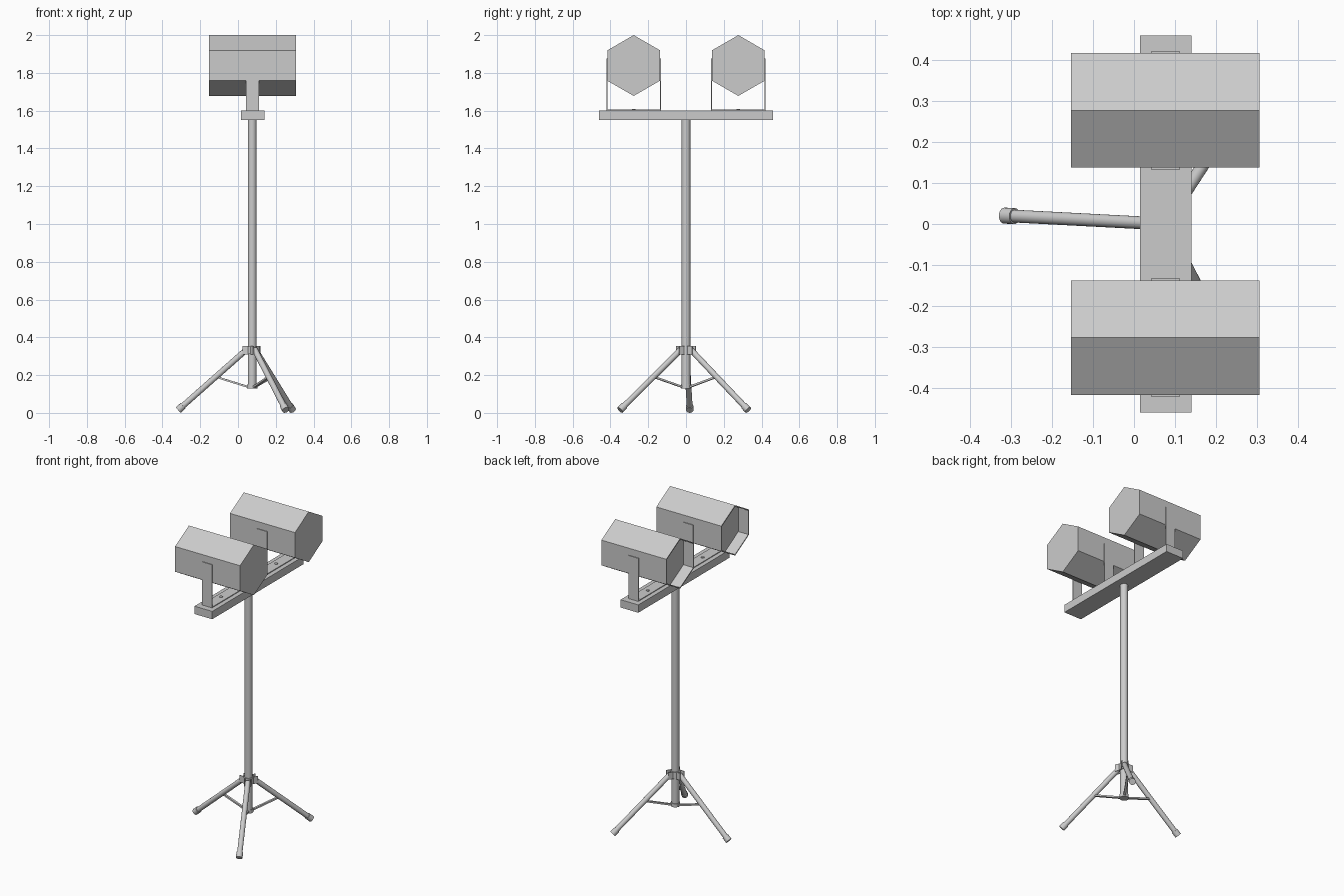
import bpy, bmesh
from math import sin, cos, pi, radians
from mathutils import Vector, Matrix

if "Cube" in bpy.data.objects:
    bpy.data.objects.remove(bpy.data.objects["Cube"])

PX = 0.075          # pole position in x
BAR_TOP = 1.60


def finish(name, bm, smooth=False):
    bmesh.ops.recalc_face_normals(bm, faces=bm.faces)
    me = bpy.data.meshes.new(name)
    bm.to_mesh(me)
    bm.free()
    ob = bpy.data.objects.new(name, me)
    bpy.context.collection.objects.link(ob)
    if smooth:
        bpy.ops.object.select_all(action='DESELECT')
        ob.select_set(True)
        bpy.context.view_layer.objects.active = ob
        bpy.ops.object.shade_smooth_by_angle(angle=radians(40))
    return ob


def rod(name, a, b, r, seg=20):
    a, b = Vector(a), Vector(b)
    d = b - a
    m = Matrix.Translation((a + b) / 2) @ d.to_track_quat('Z', 'Y').to_matrix().to_4x4()
    bm = bmesh.new()
    bmesh.ops.create_cone(bm, cap_ends=True, segments=seg, radius1=r, radius2=r,
                          depth=d.length, matrix=m)
    return finish(name, bm, True)


def box(name, centre, size, rot=None):
    bm = bmesh.new()
    m = Matrix.Translation(centre) @ (rot or Matrix()) @ Matrix.Diagonal((*size, 1))
    bmesh.ops.create_cube(bm, size=1, matrix=m)
    return finish(name, bm)


def lamp_housing(name, y):
    # hexagonal prism, back end hollowed to leave a thin rim around the lens
    bm = bmesh.new()
    ring = [bm.verts.new((-0.153, y + 0.161 * cos(pi / 2 + i * pi / 3),
                          1.839 + 0.161 * sin(pi / 2 + i * pi / 3))) for i in range(6)]
    lens = bm.faces.new(ring)
    ext = bmesh.ops.extrude_face_region(bm, geom=[lens], use_keep_orig=True)
    verts = [g for g in ext['geom'] if isinstance(g, bmesh.types.BMVert)]
    bmesh.ops.translate(bm, verts=verts, vec=(0.459, 0, 0))
    bmesh.ops.recalc_face_normals(bm, faces=bm.faces)
    bmesh.ops.inset_individual(bm, faces=[lens], thickness=0.008)
    ext = bmesh.ops.extrude_discrete_faces(bm, faces=[lens])
    for f in ext['faces']:
        bmesh.ops.translate(bm, verts=f.verts, vec=(0.07, 0, 0))
    bmesh.ops.remove_doubles(bm, verts=bm.verts, dist=1e-5)
    return finish(name, bm)


# pole, lower sleeve and crossbar
rod("pole", (PX, 0, 0.13), (PX, 0, 1.56), 0.023, 24)
rod("lower_sleeve", (PX, 0, 0.128), (PX, 0, 0.15), 0.027, 24)
rod("leg_hub", (PX, 0, 0.312), (PX, 0, 0.352), 0.030, 24)
box("crossbar", (0.0775, 0, 1.575), (0.125, 0.92, 0.05))

# two lamps with U-shaped brackets
for side, y in (("right", 0.277), ("left", -0.277)):
    lamp_housing(side + "_lamp_housing", y)
    box(side + "_bracket_base", (PX + 0.002, y, BAR_TOP + 0.0025), (0.07, 0.288, 0.005))
    for s in (-1, 1):
        box(side + "_bracket_arm", (PX + 0.002, y + s * 0.1415, 1.7375),
            (0.07, 0.005, 0.275))
    rod(side + "_bracket_bolt", (PX, y, BAR_TOP), (PX, y, BAR_TOP + 0.009), 0.01, 12)

# tripod legs, feet, forks and braces
for n, ang in enumerate((177, 57, -63)):
    a = radians(ang)
    rot = Matrix.Rotation(a, 4, 'Z')

    def at(r, z, t=0.0):
        return Vector((PX, 0, 0)) + rot @ Vector((r, t, z))

    top, end = at(0.030, 0.335), at(0.392, 0.015)
    rod("leg", top, end.lerp(top, 0.02), 0.0155)
    rod("foot", end.lerp(top, 0.07), end, 0.0195)
    for s in (-1, 1):
        box("leg_fork", at(0.034, 0.332, s * 0.018), (0.032, 0.004, 0.045), rot)
    p, q = at(0.02, 0.137), at(0.19, 0.190)
    d = q - p
    tilt = rot @ Matrix.Rotation(-Vector((0.17, 0.053)).angle(Vector((1, 0))), 4, 'Y')
    box("leg_brace", (p + q) / 2, (d.length, 0.014, 0.010), tilt)
